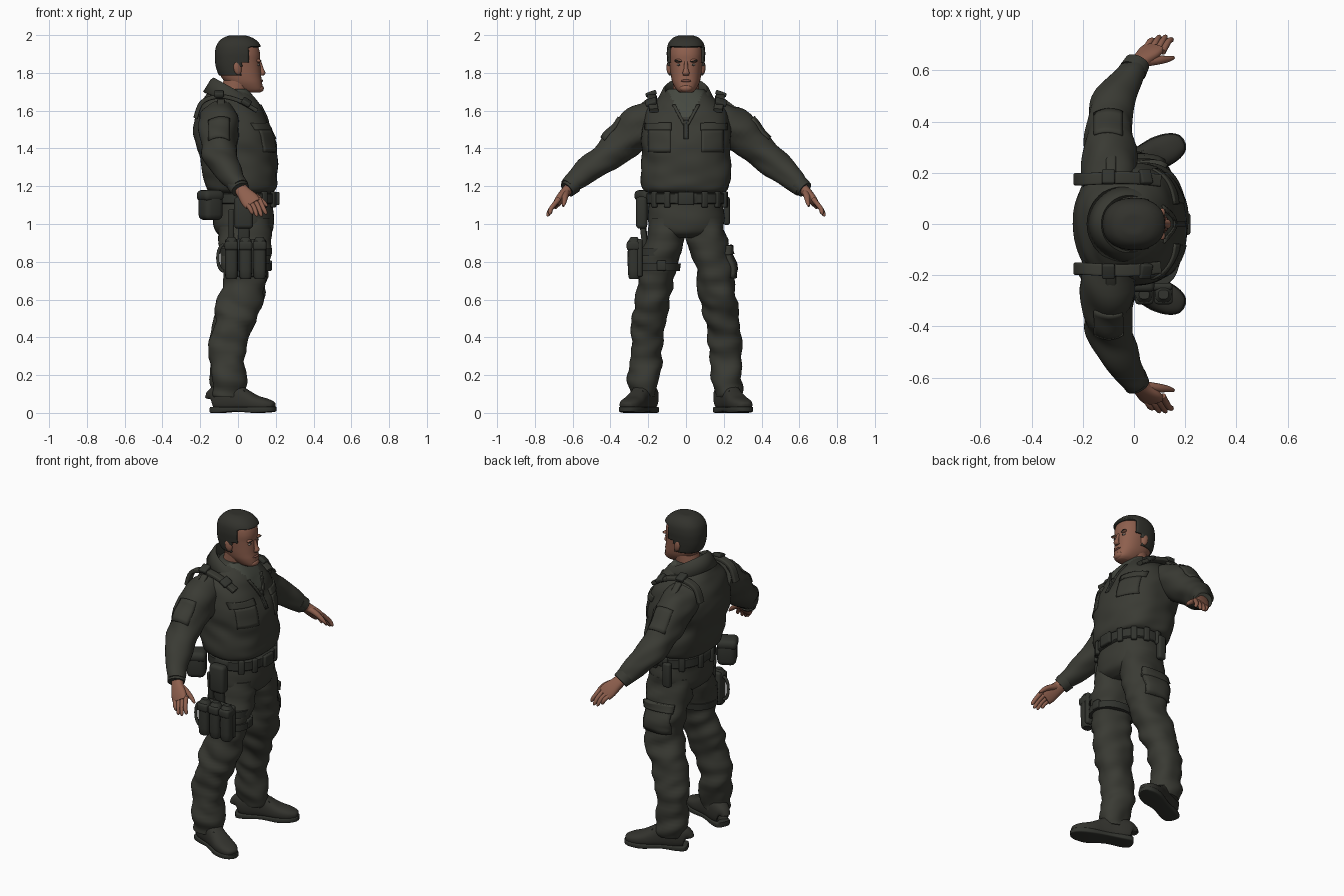
import bpy, bmesh, math
from mathutils import Vector, Matrix, Euler, noise
from mathutils.bvhtree import BVHTree

if "Cube" in bpy.data.objects:
    bpy.data.objects.remove(bpy.data.objects["Cube"])


def material(name, r, g, b):
    m = bpy.data.materials.new(name)
    m.diffuse_color = (r, g, b, 1)
    m.use_nodes = True
    m.node_tree.nodes["Principled BSDF"].inputs["Base Color"].default_value = m.diffuse_color
    return m


CLOTH = material("olive_cloth", 0.042, 0.043, 0.034)
GEAR = material("dark_gear", 0.032, 0.034, 0.028)
BOOT = material("boot_leather", 0.033, 0.033, 0.027)
SHIRT = material("undershirt", 0.06, 0.066, 0.052)
SKIN = material("skin", 0.27, 0.115, 0.075)
LIP = material("lips", 0.19, 0.075, 0.055)
HAIR = material("dark_hair", 0.032, 0.032, 0.026)
EYE = material("eye_white", 0.35, 0.3, 0.26)


def finish(name, bm, *mats):
    bmesh.ops.recalc_face_normals(bm, faces=bm.faces)
    me = bpy.data.meshes.new(name)
    bm.to_mesh(me)
    bm.free()
    for m in mats:
        me.materials.append(m)
    ob = bpy.data.objects.new(name, me)
    bpy.context.collection.objects.link(ob)
    return ob


def spline(keys, steps):
    """Smooth interpolation through key tuples."""
    out = []
    for i in range(len(keys) - 1):
        p = [Vector(keys[max(0, min(len(keys) - 1, i + k))]) for k in (-1, 0, 1, 2)]
        for s in range(steps):
            t = s / steps
            out.append(0.5 * (2 * p[1] + (p[2] - p[0]) * t + (2 * p[0] - 5 * p[1] + 4 * p[2] - p[3]) * t * t
                              + (3 * p[1] - p[0] - 3 * p[2] + p[3]) * t ** 3))
    return out + [Vector(keys[-1])]


def loft(name, keys, mats, ref=None, e=2.0, n=32, steps=5, side=1, folds=0.0, rule=None, drop=None):
    """Skin over rings (x, y, z, ra, rb); ref None = level rings, else ra lies along ref."""
    mats = mats if isinstance(mats, tuple) else (mats,)
    rings = spline(keys, steps)
    bm = bmesh.new()
    rows = []
    for i, r in enumerate(rings):
        c = Vector(r[:3])
        if ref is None:
            u, v = Vector((1, 0, 0)), Vector((0, 1, 0))
        else:
            t = (Vector(rings[min(i + 1, len(rings) - 1)][:3]) - Vector(rings[max(i - 1, 0)][:3])).normalized()
            u = Vector(ref)
            u = (u - t * u.dot(t)).normalized()
            v = t.cross(u)
        row = []
        for k in range(n):
            a = 2 * math.pi * k / n
            ca, sa = math.cos(a), math.sin(a)
            d = u * (r[3] * math.copysign(abs(ca) ** (2 / e), ca)) + v * (r[4] * math.copysign(abs(sa) ** (2 / e), sa))
            p = c + d
            if folds:
                q = Vector((p.x * 7, p.y * 7, p.z * 15 + p.x * 5 + side * 3))
                p += d.normalized() * folds * noise.noise(q)
            row.append(bm.verts.new((p.x, p.y * side, p.z)))
        rows.append(row)
    for a, b in zip(rows, rows[1:]):
        for k in range(n):
            bm.faces.new((a[k], a[(k + 1) % n], b[(k + 1) % n], b[k]))
    bm.faces.new(rows[0])
    bm.faces.new(rows[-1])
    if rule:
        for f in bm.faces:
            f.material_index = rule(f.calc_center_median())
    if drop:
        bmesh.ops.delete(bm, geom=[f for f in bm.faces if drop(f.calc_center_median())], context='FACES')
    return finish(name, bm, *mats)


def level(rows, cy=0, grow=0):
    """(z, back x, front x, half width) to ring keys."""
    return [((b + f) / 2, cy, z, (f - b) / 2 + grow, w + grow) for z, b, f, w in rows]


def box(name, loc, size, mat, rot=(0, 0, 0), bevel=0.012):
    bm = bmesh.new()
    bmesh.ops.create_cube(bm, size=1)
    bmesh.ops.scale(bm, vec=size, verts=bm.verts)
    bmesh.ops.bevel(bm, geom=bm.edges[:], offset=min(bevel, min(size) * 0.45), segments=3, profile=0.5, affect='EDGES')
    bmesh.ops.transform(bm, matrix=Matrix.Translation(loc) @ Euler(rot).to_matrix().to_4x4(), verts=bm.verts)
    return finish(name, bm, mat)


def ball(name, loc, size, mat, rot=(0, 0, 0)):
    bm = bmesh.new()
    bmesh.ops.create_uvsphere(bm, u_segments=16, v_segments=10, radius=1)
    bmesh.ops.scale(bm, vec=size, verts=bm.verts)
    bmesh.ops.transform(bm, matrix=Matrix.Translation(loc) @ Euler(rot).to_matrix().to_4x4(), verts=bm.verts)
    return finish(name, bm, mat)


def plate(name, target, centre, u, v, aim, mat, thick=0.012):
    """Cloth patch projected onto a target surface along aim."""
    me = target.data
    tree = BVHTree.FromPolygons([w.co for w in me.vertices], [p.vertices for p in me.polygons])
    c, u, v, aim = Vector(centre), Vector(u), Vector(v), Vector(aim).normalized()
    bm = bmesh.new()
    grid = {}
    for i in range(9):
        for j in range(7):
            hit = tree.ray_cast(c + u * (i / 4 - 1) + v * (j / 3 - 1) - aim * 0.3, aim)[0]
            if hit:
                grid[i, j] = bm.verts.new(hit - aim * 0.002)
    for i in range(8):
        for j in range(6):
            q = [(i, j), (i + 1, j), (i + 1, j + 1), (i, j + 1)]
            if all(k in grid for k in q):
                bm.faces.new([grid[k] for k in q])
    ob = finish(name, bm, mat)
    m = ob.modifiers.new("thickness", 'SOLIDIFY')
    m.thickness, m.offset = thick, 0
    return ob


# jacket body with open neck showing the undershirt
torso = loft("jacket_body", level([
    (1.165, -.13, .175, .195), (1.185, -.165, .2, .222), (1.25, -.185, .207, .235), (1.35, -.207, .205, .232),
    (1.45, -.232, .193, .238), (1.53, -.23, .163, .232), (1.60, -.213, .132, .205), (1.65, -.19, .1, .165),
    (1.69, -.16, .07, .12), (1.715, -.13, .05, .09)]), (CLOTH, SHIRT), e=2.5, n=64, steps=6, folds=.012,
    rule=lambda c: int(c.x > 0 and abs(c.y) < (c.z - 1.54) * .6))
plate("zip_strip", torso, (0, 0, 1.5), (0, .012, 0), (0, 0, .05), (-1, 0, 0), GEAR)
for s in (-1, 1):
    plate("zip_edge", torso, (0, s * .035, 1.575), (0, .009, 0), (0, s * .03, .055), (-1, 0, 0), CLOTH)
    plate("chest_pocket_flap", torso, (0, s * .145, 1.515), (0, .068, 0), (0, 0, .018), (-1, 0, 0), CLOTH, .016)
    plate("chest_pocket", torso, (0, s * .14, 1.44), (0, .058, 0), (0, 0, .06), (-1, 0, 0), CLOTH, .008)

# turned-down collar
bm = bmesh.new()
rows = []
for i in range(41):
    a = math.radians(28 + 304 * i / 40)
    ca, sa = math.cos(a), math.sin(a)
    front = max(0, ca) ** 2
    top = 1.715 - .06 * ca
    row = [(-.02 + .085 * ca, .085 * sa, top - .06), (-.02 + .108 * ca, .112 * sa, top),
           (-.02 + .125 * ca, .125 * sa, top - .01), (-.02 + .165 * ca, .158 * sa + .03 * front * math.copysign(1, sa), top - .075 - .01 * front)]
    rows.append([bm.verts.new(p) for p in row])
for a, b in zip(rows, rows[1:]):
    for k in range(3):
        bm.faces.new((a[k], b[k], b[k + 1], a[k + 1]))
collar = finish("collar", bm, CLOTH)
collar.modifiers.new("thickness", 'SOLIDIFY').thickness = .012

# head, face and hair
skull = [(1.695, .03, .115, .03), (1.71, -.01, .13, .05), (1.745, -.06, .128, .07), (1.78, -.09, .123, .079),
         (1.82, -.105, .12, .084), (1.86, -.11, .117, .088), (1.90, -.11, .117, .09), (1.94, -.1, .105, .084),
         (1.97, -.075, .075, .064), (1.986, -.04, .035, .033), (1.988, -.01, .0, .005)]
head = loft("head", level(skull), SKIN, e=2.3, n=40)
loft("neck", [(-.04, 0, 1.6, .085, .08), (-.02, 0, 1.68, .075, .07), (0, 0, 1.77, .075, .07)], SKIN)
hair = loft("hair", level(skull, grow=.012), HAIR, e=2.3, n=64, steps=8,
            drop=lambda c: c.z < (1.93 if c.x > .06 else 1.845 if c.x > .015 else 1.775))
hair.modifiers.new("thickness", 'SOLIDIFY').thickness = .015
hair.location.z = .01
loft("nose", [(.113, 0, 1.86, .01, .009), (.124, 0, 1.825, .011, .011), (.131, 0, 1.8, .014, .018),
              (.122, 0, 1.785, .012, .014)], SKIN, n=16)
ball("lips", (.124, 0, 1.758), (.009, .028, .007), LIP)
ball("chin", (.115, 0, 1.718), (.022, .035, .02), SKIN)
for s in (-1, 1):
    ball("ear", (-.002, s * .09, 1.825), (.022, .012, .036), SKIN, (0, -.2, s * -.3))
    ball("eye", (.107, s * .036, 1.843), (.008, .014, .006), EYE)
    ball("pupil", (.1125, s * .036, 1.843), (.004, .005, .005), HAIR)
    ball("brow_ridge", (.106, s * .037, 1.864), (.014, .026, .01), SKIN, (0, 0, s * -.3))
    ball("eyebrow", (.115, s * .038, 1.863), (.006, .023, .005), HAIR, (s * .1, 0, s * -.3))

# arms, hands and shoulder straps
for s in (-1, 1):
    arm = loft("sleeve", [(-.1, .15, 1.56, .1, .095), (-.1, .25, 1.515, .108, .105), (-.1, .34, 1.43, .094, .098),
                          (-.095, .42, 1.355, .085, .082), (-.065, .5, 1.29, .078, .072), (-.02, .575, 1.23, .06, .056),
                          (.008, .62, 1.19, .05, .045)], CLOTH, (1, 0, 0), side=s, folds=.016)
    plate("sleeve_pocket", arm, (-.1, s * .33, 1.44), (.055, 0, 0), (0, s * .05, -.05), (0, -s * .7, -.7), CLOTH)
    loft("cuff", [(-.005, .598, 1.21, .055, .05), (.013, .63, 1.182, .05, .045)], CLOTH, (1, 0, 0), side=s, steps=1)
    loft("palm", [(.005, .61, 1.2, .034, .026), (.03, .64, 1.165, .038, .026), (.06, .67, 1.13, .048, .022),
                  (.08, .69, 1.105, .046, .016)], SKIN, (1, 0, .3), side=s, e=2.4, n=20)
    for k in range(4):
        x, drop = .04 + .024 * k, (.012, 0, 0, .01)[k]
        loft("finger", [(x, .672, 1.115 + .006 * k, .013, .013), (x + .022, .712, 1.085, .012, .012),
                        (x + .034, .73 - drop, 1.05 + drop, .01, .01), (x + .036, .732 - drop, 1.04 + drop, .004, .004)],
             SKIN, (1, 0, 0), side=s, n=12, steps=3)
    loft("thumb", [(.04, .632, 1.17, .018, .02), (.095, .64, 1.145, .017, .016), (.135, .645, 1.115, .012, .012),
                   (.155, .65, 1.095, .006, .006)], SKIN, (0, 1, 0), side=s, n=12)
    loft("shoulder_strap", [(.1, .17, 1.6, .024, .012), (.0, .18, 1.655, .024, .012), (-.1, .18, 1.675, .024, .012),
                            (-.19, .175, 1.645, .024, .012), (-.225, .175, 1.56, .024, .012)],
         CLOTH, (0, 1, 0), e=5, side=s)
    for k, (x, z, tilt) in enumerate([(.045, 1.645, .55), (-.1, 1.69, 0)]):
        box("strap_buckle", (x, s * .185, z), (.05, .06, .024), GEAR, (s * -.35, tilt, 0), .007)
    box("epaulette", (-.09, s * .235, 1.628), (.04, .1, .02), CLOTH, (s * -.65, 0, 0), .008)

# trousers
loft("trouser_seat", level([(1.15, -.13, .185, .195), (1.08, -.13, .19, .196), (1.0, -.13, .19, .198),
                            (.95, -.115, .175, .17), (.925, -.07, .13, .11)]), CLOTH, e=2.3, n=48, folds=.008)
for s in (-1, 1):
    leg = loft("trouser_leg", [
        (.03, .1, 1.03, .14, .09), (.036, .113, .92, .138, .108), (.042, .143, .8, .125, .106),
        (.035, .16, .7, .113, .1), (.015, .173, .6, .118, .096), (-.008, .188, .52, .115, .092),
        (-.04, .204, .42, .1, .089), (-.055, .211, .32, .093, .086), (-.055, .219, .2, .09, .082),
        (-.05, .222, .11, .088, .072), (-.05, .222, .085, .08, .066)], CLOTH, e=2.2, n=40, side=s, folds=.022)
    if s > 0:
        plate("cargo_pocket", leg, (.03, .2, .79), (.085, 0, 0), (0, 0, .075), (0, -1, 0), CLOTH, .03)
        plate("cargo_flap", leg, (.03, .2, .86), (.092, 0, 0), (0, 0, .025), (0, -1, 0), CLOTH, .05)
    # boots with toes turned outward
    d = Vector((math.cos(.4), math.sin(.4)))

    def foot(rows):
        return [(-.055 + d.x * t, .215 + d.y * t, z, h, w) for t, z, h, w in rows]
    loft("boot", foot([(-.085, .07, .035, .02), (-.078, .075, .06, .043), (-.03, .08, .075, .052), (.04, .08, .075, .052),
                       (.1, .065, .058, .054), (.16, .05, .043, .06), (.22, .042, .034, .054), (.258, .036, .024, .034),
                       (.268, .034, .012, .012)]), BOOT, (0, 0, 1), e=2.5, side=s)
    loft("boot_sole", foot([(-.092, .016, .015, .02), (-.08, .016, .016, .045), (-.03, .016, .016, .052),
                            (.06, .019, .013, .05), (.16, .016, .016, .064), (.225, .018, .016, .056),
                            (.262, .02, .014, .036), (.275, .02, .012, .012)]), GEAR, (0, 0, 1), e=6, side=s)
    for k in range(4):
        t = .055 + .026 * k
        c = foot([(t, .148 - .017 * k, 0, 0)])[0]
        box("boot_lace", (c[0], s * c[1], c[2]), (.01, .07, .012), GEAR, (0, .5, s * .4), .004)

# belt with buckle and keepers
loft("belt", level([(1.105, -.14, .2, .205), (1.11, -.145, .205, .21), (1.16, -.145, .205, .21), (1.165, -.14, .2, .205)]),
     GEAR, e=2.3, n=48, steps=1)
box("belt_buckle", (.208, 0, 1.135), (.024, .085, .07), GEAR, bevel=.008)
for deg in (28, 52, 75, 100, 130, 165, 195, -28, -52):
    a = math.radians(deg)
    box("belt_keeper", (.03 + .178 * math.cos(a), .212 * math.sin(a), 1.13), (.024, .035, .085), GEAR, (0, 0, a), .008)

# belt pouches
box("rear_belt_pouch", (-.145, -.2, 1.1), (.11, .11, .16), GEAR, (0, 0, .5), .03)
box("rear_pouch_flap", (-.147, -.202, 1.15), (.118, .118, .06), GEAR, (0, 0, .5), .025)
box("side_belt_pouch", (.03, -.235, 1.06), (.1, .06, .17), GEAR, bevel=.02)
box("left_belt_pouch", (-.02, .215, 1.07), (.05, .035, .15), GEAR, bevel=.012)
box("holster_hanger", (.03, -.225, .95), (.06, .03, .16), GEAR, (.12, 0, 0), .01)
box("hanger_strap", (-.035, -.222, .98), (.03, .025, .2), GEAR, (.1, 0, 0), .01)

# thigh rig: leg straps, back panel, three pouches and a carry ring
for z, g in ((.77, .008), (.85, .008)):
    loft("thigh_strap", [(.042, -.147, z - .02, .125 + g, .106 + g), (.042, -.142, z + .02, .127 + g, .107 + g)],
         GEAR, n=40, e=2.2, steps=1)
box("thigh_panel", (.04, -.245, .82), (.22, .03, .2), GEAR, bevel=.012)
for k in range(3):
    x = -.035 + .075 * k
    loft("thigh_pouch", [(x, -.275, .71, .02, .02), (x, -.275, .72, .032, .03), (x, -.275, .8, .034, .034),
                         (x, -.275, .9, .033, .032), (x, -.275, .915, .028, .028), (x, -.275, .93, .02, .018)],
         GEAR, n=20, e=2.8, steps=2)
    box("pouch_flap", (x, -.278, .885), (.072, .072, .05), GEAR, bevel=.014)
box("strap_clip", (.168, -.13, .78), (.025, .05, .055), GEAR, bevel=.008)
ring = [(-.075 - .032 * math.sin(math.pi * k / 8), -.265, .82 + .07 * math.cos(math.pi * k / 8), .009, .009) for k in range(9)]
loft("carry_ring", ring, GEAR, (0, 1, 0), n=10, steps=2)

# smooth shading with sharp edges kept
bpy.ops.object.select_all(action='DESELECT')
for ob in bpy.data.objects:
    ob.select_set(True)
bpy.context.view_layer.objects.active = torso
bpy.ops.object.shade_smooth_by_angle(angle=math.radians(45))
